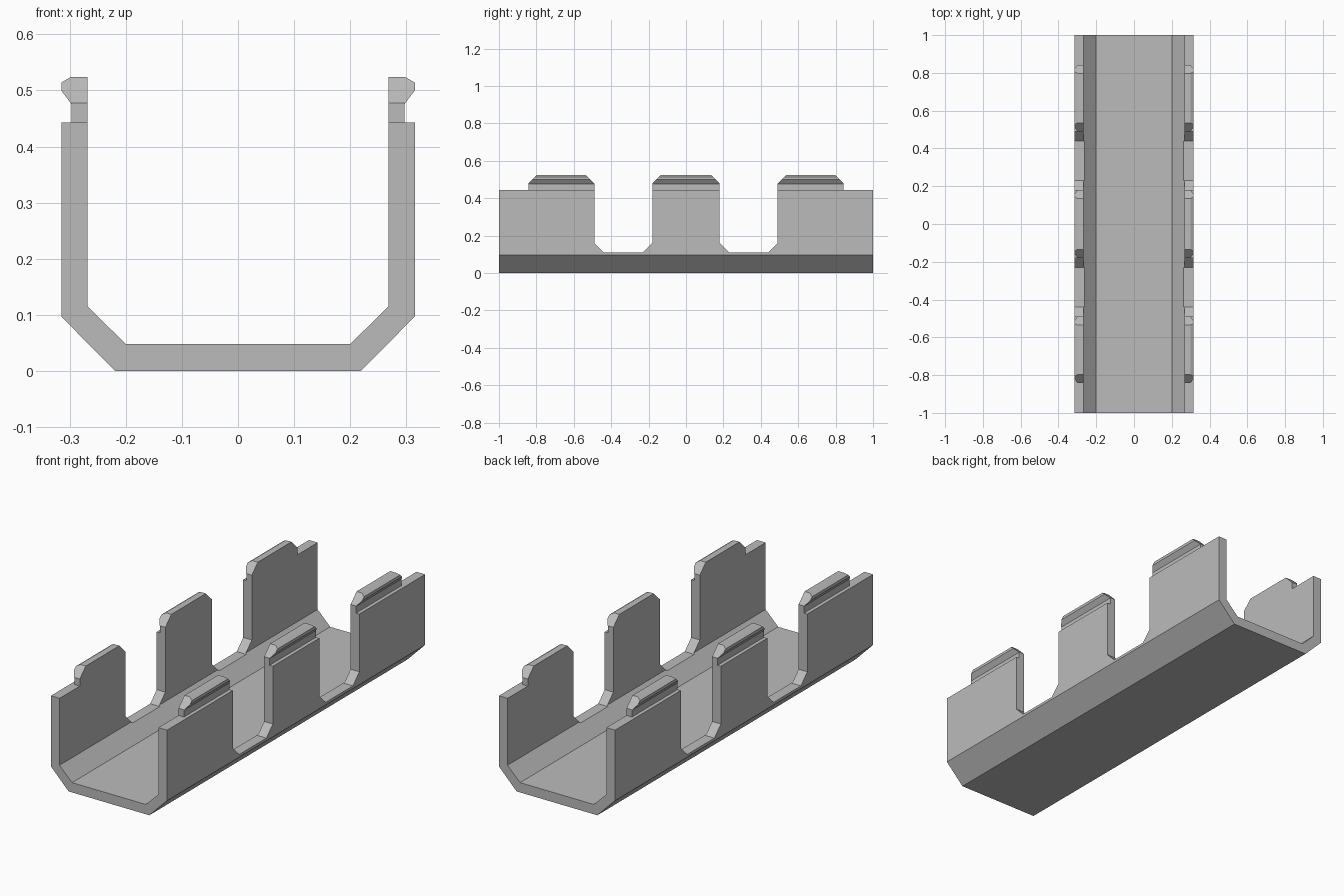
import bpy, bmesh

if "Cube" in bpy.data.objects:
    bpy.data.objects.remove(bpy.data.objects["Cube"])


def prism(name, outline, to_3d, half_length):
    """Extrude a 2D outline symmetrically along the remaining axis."""
    bm = bmesh.new()
    ends = [[bm.verts.new(to_3d(a, b, t)) for a, b in outline]
            for t in (-half_length, half_length)]
    bm.faces.new(ends[0])
    bm.faces.new(ends[1][::-1])
    n = len(outline)
    for i in range(n):
        j = (i + 1) % n
        bm.faces.new((ends[0][i], ends[1][i], ends[1][j], ends[0][j]))
    bmesh.ops.recalc_face_normals(bm, faces=bm.faces)
    mesh = bpy.data.meshes.new(name)
    bm.to_mesh(mesh)
    bm.free()
    obj = bpy.data.objects.new(name, mesh)
    bpy.context.collection.objects.link(obj)
    return obj


# Cross-section: floor, sloped corner, wall, neck and snap head
half = [(0.219, 0), (0.315, 0.097), (0.315, 0.443), (0.297, 0.443),
        (0.297, 0.476), (0.315, 0.500), (0.315, 0.514), (0.298, 0.524),
        (0.268, 0.524), (0.268, 0.115), (0.200, 0.048)]
section = half + [(-x, z) for x, z in reversed(half)]
channel = prism("clip_channel", section, lambda x, z, t: (x, t, z), 1.0)

# Side outline: end shoulders, chamfered clip heads and slots between the tabs
TOP, HEAD, SHOULDER, SLOT, C = 0.524, 0.478, 0.443, 0.11, 0.046
side = [(0.18, SLOT + 0.05), (0.18, HEAD), (0.18 - C, TOP)]
side = [(-y, z) for y, z in reversed(side)] + side
side = side[3:] + [(0.23, SLOT), (0.44, SLOT), (0.49, SLOT + 0.05),
                   (0.49, HEAD), (0.49 + C, TOP), (0.843 - C, TOP),
                   (0.843, HEAD), (0.843, SHOULDER), (1.05, SHOULDER),
                   (1.05, -0.1)]
# order the middle tab from its top edge down into the slot
side = side[:3][::-1] + side[3:]
outline = side + [(-y, z) for y, z in reversed(side)]
cutter = prism("side_outline_cutter", outline, lambda y, z, t: (t, y, z), 0.5)
cutter.hide_render = True

# Trim the channel to the side outline
trim = channel.modifiers.new("trim", 'BOOLEAN')
trim.operation = 'INTERSECT'
trim.solver = 'EXACT'
trim.object = cutter
bpy.context.view_layer.objects.active = channel
bpy.ops.object.modifier_apply(modifier=trim.name)
bpy.data.objects.remove(cutter)

# Plain grey finish
grey = bpy.data.materials.new("grey")
grey.diffuse_color = (0.5, 0.5, 0.5, 1)
grey.use_nodes = True
grey.node_tree.nodes["Principled BSDF"].inputs["Base Color"].default_value = grey.diffuse_color
channel.data.materials.clear()
channel.data.materials.append(grey)
